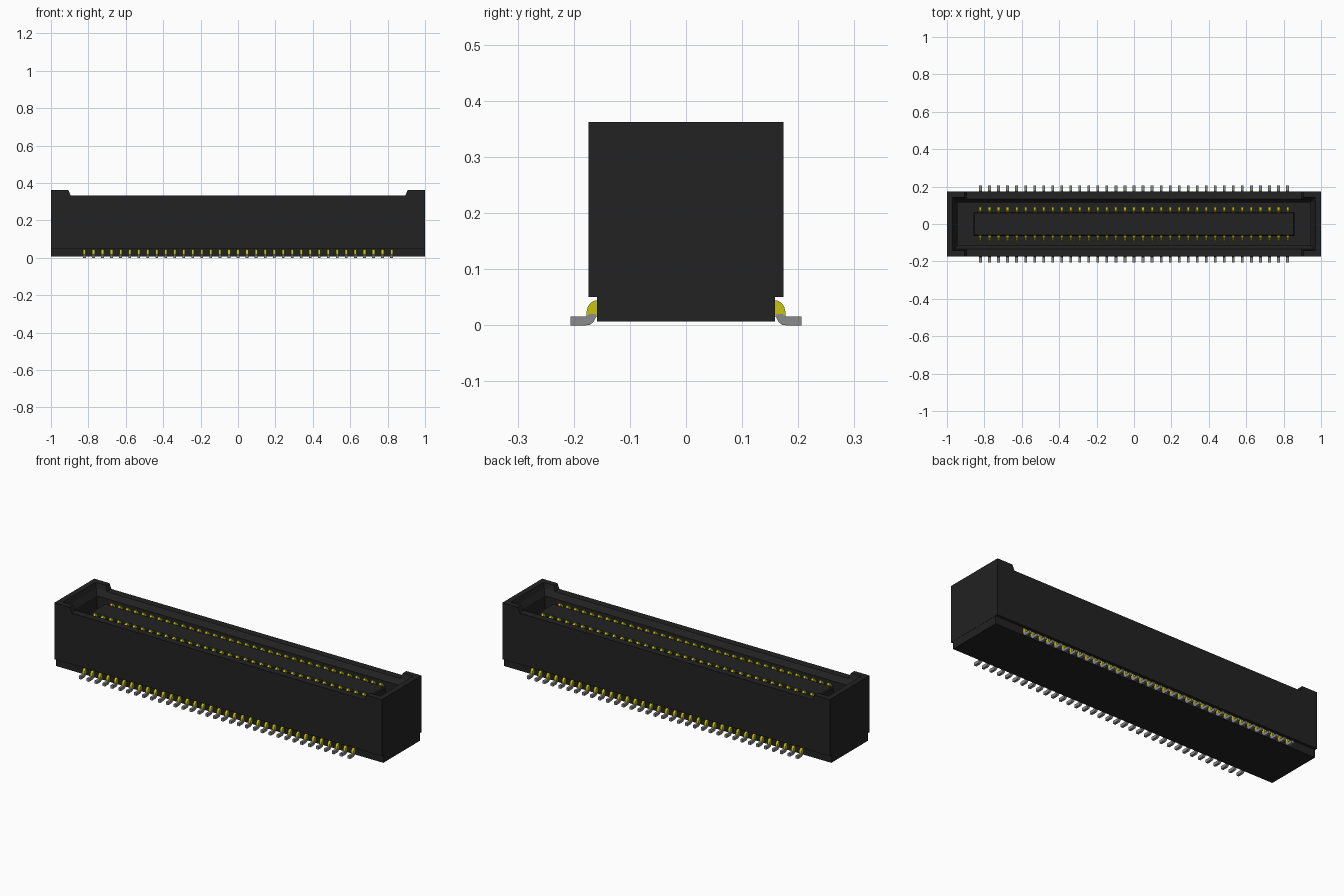
import bpy, bmesh

cube = bpy.data.objects.get("Cube")
if cube:
    bpy.data.objects.remove(cube, do_unlink=True)


def material(name, rgb):
    m = bpy.data.materials.new(name)
    m.use_nodes = True
    m.diffuse_color = (*rgb, 1)
    m.node_tree.nodes["Principled BSDF"].inputs["Base Color"].default_value = (*rgb, 1)
    return m


BLACK = material("black plastic", (0.016, 0.016, 0.016))
GOLD = material("yellow metal", (0.58, 0.55, 0.004))
GREY = material("grey solder foot", (0.26, 0.26, 0.26))


def finish(bm, name, mat):
    bmesh.ops.recalc_face_normals(bm, faces=bm.faces)
    me = bpy.data.meshes.new(name)
    bm.to_mesh(me)
    bm.free()
    me.materials.append(mat)
    ob = bpy.data.objects.new(name, me)
    bpy.context.collection.objects.link(ob)
    return ob


def bridge(bm, a, b):
    """Join two equal rings of vertices with quads."""
    n = len(a)
    for i in range(n):
        j = (i + 1) % n
        bm.faces.new((a[i], a[j], b[j], b[i]))


def loft_rects(name, rings, mat):
    """Stack of centred rectangles (half x, half y, z), capped at both ends."""
    bm = bmesh.new()
    loops = [[bm.verts.new((sx * hx, sy * hy, z))
              for sx, sy in ((-1, -1), (1, -1), (1, 1), (-1, 1))]
             for hx, hy, z in rings]
    for a, b in zip(loops, loops[1:]):
        bridge(bm, a, b)
    bm.faces.new(loops[0])
    bm.faces.new(loops[-1])
    return finish(bm, name, mat)


# Housing: stepped base, outer walls, bevelled mouth and deep cavity
loft_rects("housing", [
    (0.999, 0.159, 0.007), (0.999, 0.159, 0.050),
    (1.000, 0.174, 0.050), (1.000, 0.174, 0.333),
    (0.960, 0.135, 0.333), (0.943, 0.115, 0.305),
    (0.943, 0.115, 0.080)], BLACK)

# Central tongue carrying the contacts
loft_rects("tongue", [
    (0.857, 0.064, 0.078), (0.857, 0.064, 0.298), (0.852, 0.059, 0.305)], BLACK)


# Raised U-shaped guides at both ends
def end_guide(name, s):
    bm = bmesh.new()
    loops = []
    for z, start, hx, hy in ((0.333, 0.895, 0.960, 0.135), (0.362, 0.907, 0.970, 0.143)):
        plan = [(start, -0.174), (1, -0.174), (1, 0.174), (start, 0.174),
                (start, hy), (hx, hy), (hx, -hy), (start, -hy)]
        loops.append([bm.verts.new((s * x, y, z)) for x, y in plan])
    bridge(bm, *loops)
    for l in loops:
        bm.faces.new(l)
    return finish(bm, name, BLACK)


end_guide("left_end_guide", 1)
end_guide("right_end_guide", -1)

# Two rows of pins
COUNT, PITCH = 35, 0.0483


def pin_rows(name, profile, width, mat):
    """Repeat a (y, z) profile along x on both long sides."""
    bm = bmesh.new()
    for side in (-1, 1):
        for i in range(COUNT):
            x = (i - (COUNT - 1) / 2) * PITCH
            a, b = [[bm.verts.new((x + d, side * y, z)) for y, z in profile]
                    for d in (-width / 2, width / 2)]
            bridge(bm, a, b)
            bm.faces.new(a)
            bm.faces.new(b)
    return finish(bm, name, mat)


# Contacts along the sides of the tongue, with sloping tips
pin_rows("contacts", [(0.062, 0.078), (0.062, 0.300), (0.070, 0.312), (0.076, 0.312),
                      (0.092, 0.294), (0.092, 0.078)], 0.014, GOLD)
# Rounded shoulders leaving the housing
pin_rows("lead_shoulders", [(0.155, 0.045), (0.163, 0.044), (0.170, 0.040), (0.175, 0.033),
                            (0.177, 0.025), (0.177, 0.014), (0.163, 0.013),
                            (0.155, 0.018)], 0.014, GOLD)
# Flat solder feet with a curved heel
pin_rows("solder_feet", [(0.206, 0.0), (0.206, 0.016), (0.178, 0.016), (0.172, 0.020),
                         (0.160, 0.020), (0.161, 0.013), (0.165, 0.006), (0.171, 0.001),
                         (0.178, 0.0)], 0.0142, GREY)
